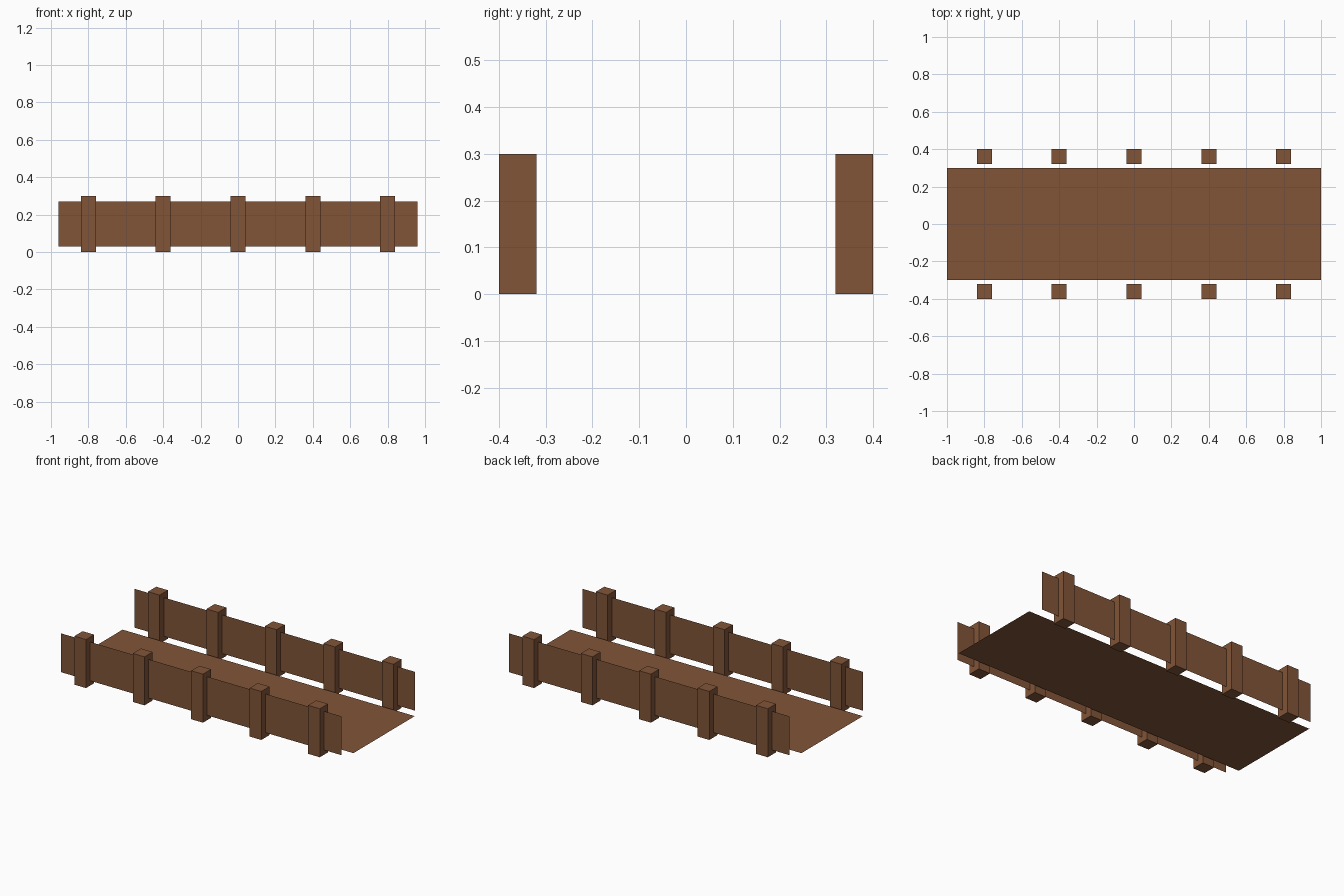
import bpy

if "Cube" in bpy.data.objects:
    bpy.data.objects.remove(bpy.data.objects["Cube"])

wood = bpy.data.materials.new("brown_wood")
wood.diffuse_color = (0.22, 0.09, 0.04, 1)
wood.use_nodes = True
wood.node_tree.nodes["Principled BSDF"].inputs["Base Color"].default_value = wood.diffuse_color


def make_object(name, verts, faces):
    mesh = bpy.data.meshes.new(name)
    mesh.from_pydata(verts, [], faces)
    mesh.materials.append(wood)
    obj = bpy.data.objects.new(name, mesh)
    bpy.context.collection.objects.link(obj)
    return obj


def box(name, centre, size):
    bpy.ops.mesh.primitive_cube_add(size=1, location=centre)
    obj = bpy.context.object
    obj.name = name
    obj.scale = size
    obj.data.materials.append(wood)
    return obj


# Deck: a single flat sheet
DECK_Z = 0.03
make_object("deck",
            [(-1, -0.3, DECK_Z), (1, -0.3, DECK_Z), (1, 0.3, DECK_Z), (-1, 0.3, DECK_Z)],
            [(0, 1, 2, 3)])

# Side railings: a thin panel running through five posts on each side
for side, y in (("front", -0.36), ("back", 0.36)):
    order = (0, 1, 2, 3) if y < 0 else (3, 2, 1, 0)
    make_object(side + "_side_panel",
                [(-0.96, y, 0.03), (0.96, y, 0.03), (0.96, y, 0.27), (-0.96, y, 0.27)],
                [order])
    for i in range(5):
        box(f"{side}_post_{i + 1}", (-0.8 + 0.4 * i, y, 0.15), (0.08, 0.08, 0.3))
